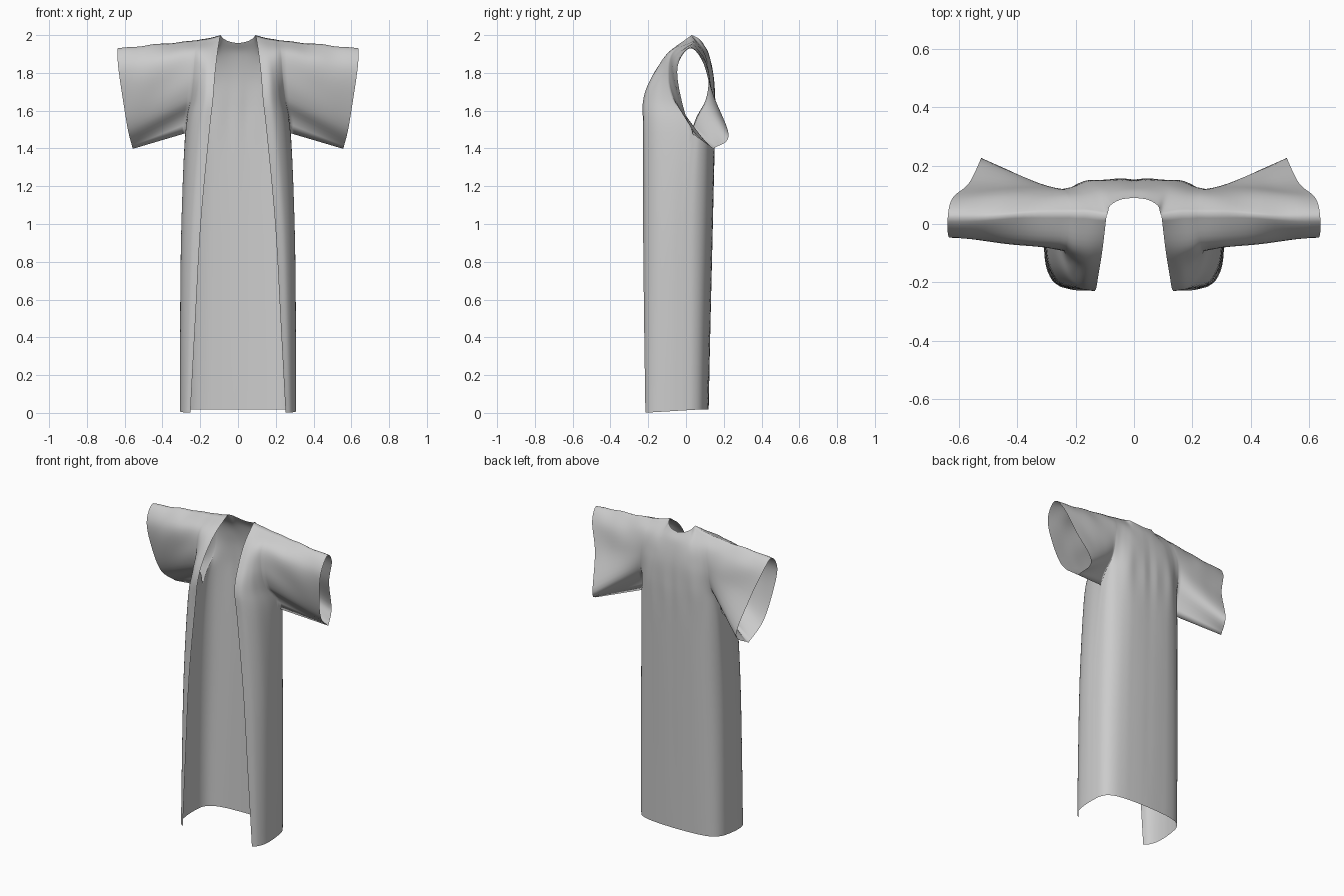
import bpy, bmesh, math
from mathutils import Vector

if "Cube" in bpy.data.objects:
    bpy.data.objects.remove(bpy.data.objects["Cube"])

N = 6  # samples per span


def spline(keys, n=N):
    """Catmull-Rom curve through the key points."""
    p = [Vector(k) for k in keys]
    p = [2 * p[0] - p[1]] + p + [2 * p[-1] - p[-2]]
    out = []
    for i in range(1, len(p) - 2):
        a, b, c, d = p[i - 1:i + 3]
        for s in range(n):
            t = s / n
            out.append(0.5 * (2 * b + (c - a) * t + (2 * a - 5 * b + 4 * c - d) * t * t
                              + (3 * b - a - 3 * c + d) * t ** 3))
    return out + [p[-2]]


def patch(rows):
    """Smooth grid of points from a few key rows."""
    across = [spline(r) for r in rows]
    cols = [spline(c) for c in zip(*across)]
    return [[p.copy() for p in r] for r in zip(*cols)]


def level(z, pts):
    return [(x, y, z) for x, y in pts]


# Front panel, hem to shoulder: opening edge -> side seam / armhole
shoulder = [(.094, .03, 2.0), (.126, .035, 1.99), (.158, .04, 1.983),
            (.19, .04, 1.978), (.22, .04, 1.972)]
front = patch([
    level(0.0, [(.252, -.215), (.28, -.193), (.301, -.146), (.308, -.08), (.305, -.015)]),
    level(0.5, [(.225, -.222), (.265, -.201), (.295, -.15), (.306, -.08), (.304, -.015)]),
    level(1.0, [(.197, -.227), (.247, -.205), (.285, -.15), (.299, -.08), (.297, -.012)]),
    level(1.48, [(.152, -.227), (.205, -.215), (.253, -.158), (.276, -.07), (.28, .03)]),
    level(1.66, [(.132, -.226), (.178, -.214), (.215, -.17), (.235, -.12), (.252, -.065)]),
    level(1.79, [(.122, -.175), (.165, -.168), (.195, -.145), (.217, -.12), (.238, -.093)]),
    level(1.91, [(.108, -.088), (.145, -.092), (.178, -.09), (.205, -.084), (.23, -.07)]),
    shoulder])

# Back panel: side seam / armhole -> centre back, with the neckline on top
neck = [(.082, .062, 1.985), (.047, .083, 1.966), (0, .09, 1.957)]
back = patch([
    level(0.0, [(.305, -.015), (.296, .036), (.272, .074), (.23, .098), (.17, .111), (.11, .116), (.05, .119), (0, .12)]),
    level(0.5, [(.304, -.015), (.295, .04), (.27, .08), (.228, .106), (.17, .121), (.11, .127), (.05, .13), (0, .13)]),
    level(1.0, [(.297, -.012), (.288, .046), (.262, .089), (.22, .117), (.165, .133), (.11, .139), (.05, .142), (0, .142)]),
    level(1.48, [(.28, .03), (.271, .072), (.245, .107), (.205, .13), (.155, .146), (.105, .152), (.05, .153), (0, .152)]),
    level(1.66, [(.255, .105), (.24, .114), (.217, .125), (.185, .138), (.145, .15), (.1, .154), (.05, .153), (0, .151)]),
    level(1.79, [(.245, .12), (.23, .122), (.207, .125), (.175, .132), (.135, .141), (.095, .145), (.045, .145), (0, .144)]),
    level(1.9, [(.23, .1), (.213, .1), (.185, .102), (.155, .106), (.122, .11), (.09, .115), (.043, .12), (0, .121)]),
    shoulder[::-1] + neck])

# Sew the shoulder and side seams, easing the side so it stays smooth
pit = 3 * N
for j in range(4 * N + 1):
    back[-1][j] = front[-1][4 * N - j]
for i in range(pit + 1):
    gap = (front[i][-1] - back[i][0]) / 2
    for j in range(2 * N):
        ease = (1 - j / (2 * N)) ** 2
        back[i][j] += gap * ease
        front[i][-1 - j] -= gap * ease

# Hem lifts slightly towards the back
for row in front[:N] + back[:N]:
    for p in row:
        p.z += .018 * min(1, (p.y + .23) / .3) * max(0, 1 - p.z / .4)

# Soft drape folds falling from the shoulder blades
for row in back:
    for p in row[1:-1]:
        fade = math.exp(-((p.z - 1.6) / .15) ** 2)
        p.y += .003 * fade * math.sin(p.x * 45) * min(1, p.x / .05) * min(1, max(0, .26 - p.x) / .05)

# Sleeve: armhole loop swept to the wide cuff, swung towards the back
arm = [r[-1] for r in front[pit:]] + [r[0] for r in back[pit:-1]][::-1]
cuff = spline([(.557, .145, 1.398), (.582, .035, 1.495), (.608, -.022, 1.65), (.634, -.045, 1.83),
               (.638, .02, 1.93), (.622, .088, 1.86), (.565, .14, 1.69),
               (.523, .226, 1.47), (.557, .145, 1.398)])
M = 16
sleeve = []
for i in range(M + 1):
    t = i / M
    ring = []
    for k, (a, c) in enumerate(zip(arm, cuff)):
        p = a.lerp(c, t)
        u = k / (len(arm) - 1)
        w = math.sin(math.pi * t) * math.sin(math.pi * u) ** 2
        p.y += .005 * w * math.sin(u * 26 + t * 5)
        p.z += .003 * w * math.sin(t * 15)
        ring.append(p)
    sleeve.append(ring)

# One sewn mesh for the right half, mirrored to the left
bm = bmesh.new()
for grid in (front, back, sleeve):
    v = [[bm.verts.new(p) for p in row] for row in grid]
    for i in range(len(v) - 1):
        for j in range(len(v[0]) - 1):
            bm.faces.new((v[i][j], v[i][j + 1], v[i + 1][j + 1], v[i + 1][j]))
bmesh.ops.remove_doubles(bm, verts=bm.verts, dist=.0005)
bmesh.ops.recalc_face_normals(bm, faces=bm.faces)
hem_back = min(bm.faces, key=lambda f: (f.calc_center_median() - Vector((0, .12, 0))).length)
if hem_back.normal.y < 0:
    bmesh.ops.reverse_faces(bm, faces=bm.faces)
mesh = bpy.data.meshes.new("open_robe")
bm.to_mesh(mesh)
bm.free()
robe = bpy.data.objects.new("open_robe", mesh)
bpy.context.collection.objects.link(robe)
mirror = robe.modifiers.new("mirror", 'MIRROR')
mirror.use_clip = True
bpy.context.view_layer.objects.active = robe
robe.select_set(True)
bpy.ops.object.shade_smooth()
